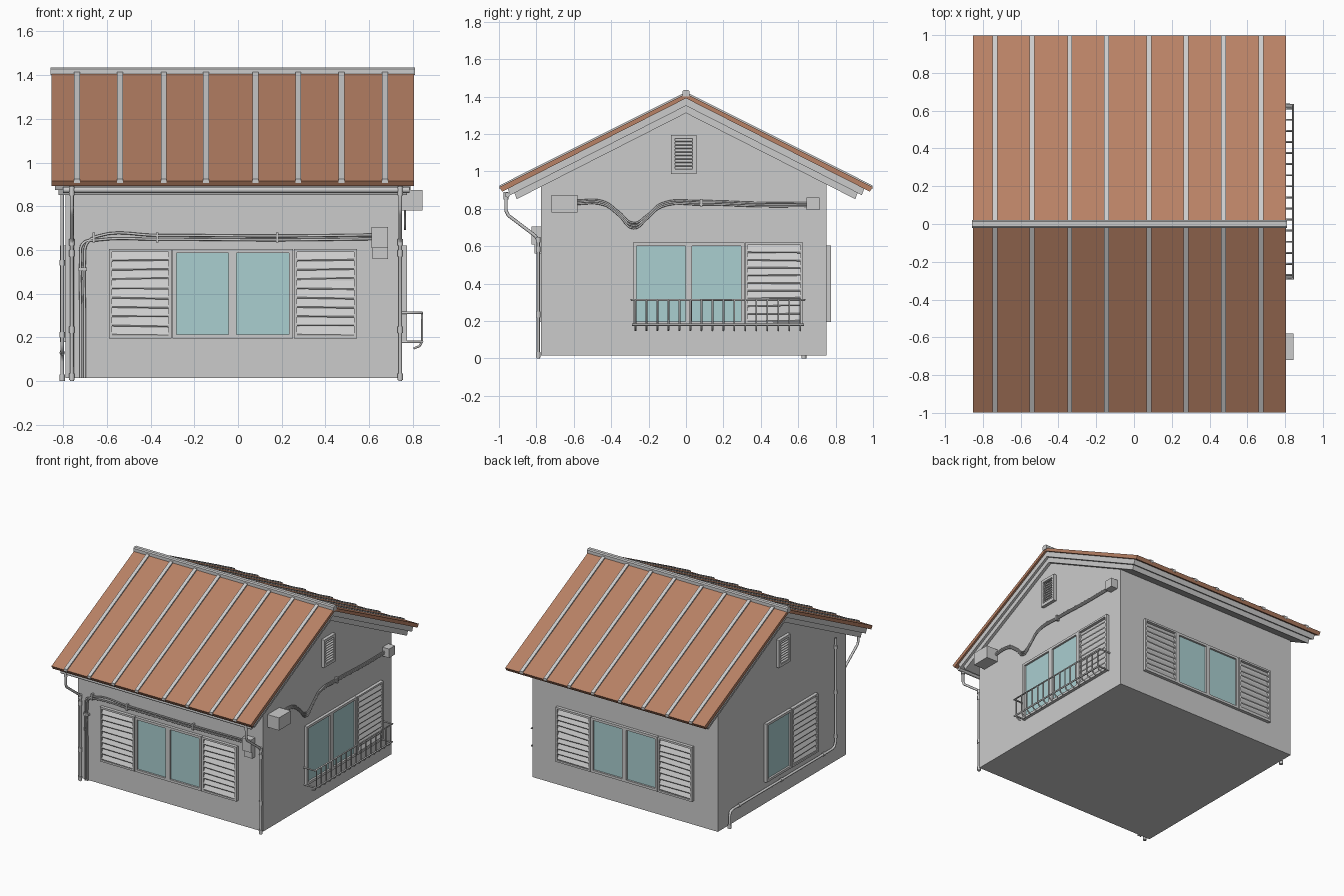
import bpy, bmesh, math, random
from mathutils import Vector

if "Cube" in bpy.data.objects:
    bpy.data.objects.remove(bpy.data.objects["Cube"])
random.seed(4)

def material(name, col):
    m = bpy.data.materials.new(name)
    m.diffuse_color = (*col, 1)
    m.use_nodes = True
    m.node_tree.nodes["Principled BSDF"].inputs["Base Color"].default_value = m.diffuse_color
    return m

COPPER = material("copper_roof", (0.48, 0.22, 0.13))
GLASS = material("pale_glass", (0.40, 0.62, 0.63))

def make(name, prisms, mat=None):
    """One object from (end polygon A, end polygon B) pairs."""
    bm = bmesh.new()
    for a, b in prisms:
        va = [bm.verts.new(p) for p in a]
        vb = [bm.verts.new(p) for p in b]
        n = len(va)
        bm.faces.new(va)
        bm.faces.new(vb[::-1])
        for i in range(n):
            j = (i + 1) % n
            bm.faces.new((va[j], va[i], vb[i], vb[j]))
    bmesh.ops.recalc_face_normals(bm, faces=bm.faces)
    me = bpy.data.meshes.new(name)
    bm.to_mesh(me)
    bm.free()
    ob = bpy.data.objects.new(name, me)
    bpy.context.collection.objects.link(ob)
    if mat:
        me.materials.append(mat)
    return ob

def along_x(profile, x0, x1):
    return ([(x0, y, z) for y, z in profile], [(x1, y, z) for y, z in profile])

def tubes(name, paths, r, smooth=False):
    """Round pipes through points, as one mesh object."""
    cu = bpy.data.curves.new(name, 'CURVE')
    cu.dimensions = '3D'
    cu.bevel_depth = r
    cu.bevel_resolution = 2
    cu.use_fill_caps = True
    cu.resolution_u = 6
    for pts in paths:
        if smooth:
            sp = cu.splines.new('BEZIER')
            sp.bezier_points.add(len(pts) - 1)
            for bp, p in zip(sp.bezier_points, pts):
                bp.co = p
                bp.handle_left_type = bp.handle_right_type = 'AUTO'
        else:
            sp = cu.splines.new('POLY')
            sp.points.add(len(pts) - 1)
            for sp_p, p in zip(sp.points, pts):
                sp_p.co = (*p, 1)
    tmp = bpy.data.objects.new(name + "_curve", cu)
    bpy.context.collection.objects.link(tmp)
    me = bpy.data.meshes.new_from_object(tmp.evaluated_get(bpy.context.evaluated_depsgraph_get()))
    bpy.data.objects.remove(tmp)
    ob = bpy.data.objects.new(name, me)
    bpy.context.collection.objects.link(ob)
    me.shade_smooth()

# Wall frames: u along the wall, d outward, z up
X0, X1, Y0, Y1 = -0.79, 0.75, -0.775, 0.75
WALL = {
    "front": lambda u, d, z: (u, Y0 - d, z),
    "back": lambda u, d, z: (u, Y1 + d, z),
    "right": lambda u, d, z: (X1 + d, u, z),
    "left": lambda u, d, z: (X0 - d, u, z),
}

def bar(w, u0, u1, prof):
    f = WALL[w]
    return ([f(u0, d, z) for d, z in prof], [f(u1, d, z) for d, z in prof])

def box(w, u0, u1, z0, z1, d0, d1):
    return bar(w, u0, u1, [(d0, z0), (d1, z0), (d1, z1), (d0, z1)])

def frame(w, u0, u1, z0, z1, t, d):
    return [box(w, u0, u1, z0, z0 + t, -0.01, d), box(w, u0, u1, z1 - t, z1, -0.01, d),
            box(w, u0, u0 + t, z0 + t, z1 - t, -0.01, d), box(w, u1 - t, u1, z0 + t, z1 - t, -0.01, d)]

def louvre(name, w, u0, u1, z0, z1, n, t, wobble=0.006):
    parts = frame(w, u0, u1, z0, z1, t, 0.024)
    step = (z1 - z0 - 2 * t) / n
    for i in range(n):
        z = z0 + t + i * step
        f, prof = WALL[w], [(0.019, z), (0.022, z + 0.006), (0.004, z + step), (0.0, z + step - 0.006)]
        s = random.uniform(-wobble, wobble)
        parts.append(([f(u0 + t, d, q) for d, q in prof], [f(u1 - t, d, q + s) for d, q in prof]))
    make(name, parts)

def window(name, w, edges, z0, z1):
    fr, gl = [], []
    for a, b in zip(edges, edges[1:]):
        fr += frame(w, a, b, z0, z1, 0.018, 0.022)
        gl.append(box(w, a + 0.018, b - 0.018, z0 + 0.018, z1 - 0.018, -0.01, 0.008))
    make(name + "_frame", fr)
    make(name + "_glass", gl, GLASS)

# House body with gables
make("walls", [along_x([(Y0, 0.015), (Y1, 0.015), (Y1, 0.96), (0, 1.335), (Y0, 0.95)], X0, X1)])

# Roof layers
def chevron(half, top, thick):
    e = top - 0.5 * half
    return [(-half, e), (0, top), (half, e), (half - 0.015, e - thick), (0, top - thick), (-half + 0.015, e - thick)]

make("roof_sheet", [along_x(chevron(0.998, 1.415, 0.024), -0.853, 0.805)], COPPER)
make("roof_trim_upper", [along_x(chevron(0.955, 1.391, 0.04), -0.838, 0.79)])
make("roof_trim_lower", [along_x(chevron(0.92, 1.352, 0.04), -0.82, 0.772)])

# Standing seams and ridge cap
seams = []
for x in (-0.736, -0.54, -0.34, -0.146, 0.08, 0.275, 0.473, 0.672):
    for s in (-1, 1):
        seams.append(along_x([(0, 1.405), (s * 0.998, 0.906), (s * 0.998, 0.925), (0, 1.425)], x - 0.013, x + 0.013))
make("roof_seams", seams)
make("ridge_cap", [along_x([(-0.02, 1.4), (0.02, 1.4), (0.02, 1.428), (0.012, 1.435), (-0.012, 1.435), (-0.02, 1.428)], -0.857, 0.81)])

# Windows and louvred shutters
for w in ("front", "back"):
    window(w + "_window", w, (-0.30, -0.025, 0.252), 0.195, 0.605)
    louvre(w + "_shutter_a", w, -0.59, -0.305, 0.195, 0.605, 9, 0.014)
    louvre(w + "_shutter_b", w, 0.257, 0.545, 0.195, 0.605, 9, 0.014)
window("right_window", "right", (-0.283, 0.015, 0.312), 0.18, 0.62)
louvre("right_shutter", "right", 0.315, 0.625, 0.18, 0.62, 10, 0.014)
window("left_window", "left", (-0.10, 0.20), 0.18, 0.62)
louvre("left_shutter", "left", -0.41, -0.105, 0.18, 0.62, 10, 0.014)

# Gable vents
for w in ("right", "left"):
    louvre(w + "_gable_vent", w, -0.08, 0.055, 0.987, 1.195, 9, 0.02, 0)

# Balcony railing
RX, LX = 0.842, 0.803
tubes("railing_rails", [
    [(X1, -0.29, 0.313), (RX, -0.29, 0.313), (RX, 0.632, 0.313), (X1, 0.632, 0.313)],
    [(RX, -0.29, 0.18), (RX, 0.632, 0.18)],
    [(X1, -0.28, 0.18), (RX, -0.28, 0.18)], [(X1, 0.62, 0.18), (RX, 0.62, 0.18)]], 0.006)
tubes("railing_bars", [[(RX, y, 0.313), (RX, y, 0.18), (RX - 0.012, y, 0.16), (LX, y, 0.15)]
                       for y in (-0.27 + i * 0.0587 for i in range(16))], 0.005)

# Front gutter and corner downpipes
tubes("gutter", [[(-0.80, -0.955, 0.875), (0.785, -0.955, 0.875)]], 0.014)
pipes, collars = [], []
for x in (-0.76, 0.742):
    pipes.append([(x, -0.962, 0.875), (x, -0.962, 0.79), (x, -0.95, 0.765), (x, -0.805, 0.655),
                  (x, -0.79, 0.63), (x, -0.79, 0)])
    collars += [[(x, -0.962, 0.85), (x, -0.962, 0.89)]]
    collars += [[(x, -0.79, z), (x, -0.79, z + 0.03)] for z in (0.005, 0.22, 0.57, 0.62)]
tubes("downpipes", pipes, 0.009)

# Drain pipe on the left wall
lx = X0 - 0.014
tubes("side_drain_pipe", [[(lx, -0.63, 0.95), (lx, -0.63, 0.17), (lx, -0.615, 0.14), (lx, -0.59, 0.13),
                           (lx, 0.59, 0.13), (lx, 0.62, 0.12), (lx, 0.63, 0.09), (lx, 0.63, 0)]], 0.009)
collars += [[(lx, -0.63, z), (lx, -0.63, z + 0.025)] for z in (0.2, 0.53, 0.87)]
collars += [[(lx, y, 0.13), (lx, y + 0.025, 0.13)] for y in (-0.5, 0.0, 0.5)]
collars.append([(lx, 0.63, 0), (lx, 0.63, 0.03)])
tubes("pipe_collars", collars, 0.013)

# Front cables, clips and meter box
fy = Y0 - 0.012
tubes("front_cables", [[(0.62, fy, 0.66 + o), (0.2, fy, 0.655 + o), (-0.37, fy, 0.658 + o), (-0.64, fy, 0.655 + o),
                        (-0.70 + o, fy, 0.63), (-0.71 + o, fy, 0.56), (-0.71 + o, fy, 0.3), (-0.71 + o, fy, 0.015)]
                       for o in (-0.009, 0.009)], 0.006, True)
make("front_cable_clips", [box("front", u - 0.006, u + 0.006, 0.635, 0.68, 0, 0.024) for u in (-0.66, -0.37, 0.18)]
     + [box("front", -0.73, -0.69, 0.505, 0.52, 0, 0.024)])
make("meter_box", [box("front", 0.61, 0.685, 0.61, 0.705, 0, 0.05), box("front", 0.615, 0.685, 0.56, 0.61, 0, 0.035)])

# Right side cables, clip and junction boxes
rx = X1 + 0.014
tubes("right_cables", [[(rx + k * 0.004, -0.6, 0.835 + o), (rx, -0.44, 0.83 + o), (rx, -0.36, 0.775 + o),
                        (rx, -0.28, 0.71 + o * 1.6), (rx, -0.21, 0.755 + o), (rx, -0.13, 0.82 + o),
                        (rx, 0.08, 0.832 + o), (rx, 0.4, 0.823 + o), (rx, 0.66, 0.823 + o)]
                       for k, o in ((0, -0.009), (1, 0), (0, 0.009))], 0.005, True)
make("right_cable_clip", [box("right", 0.074, 0.088, 0.812, 0.852, 0, 0.026)])
make("junction_box_large", [box("right", -0.72, -0.58, 0.78, 0.875, 0, 0.095)])
make("junction_box_small", [box("right", 0.645, 0.715, 0.793, 0.86, 0, 0.055)])
